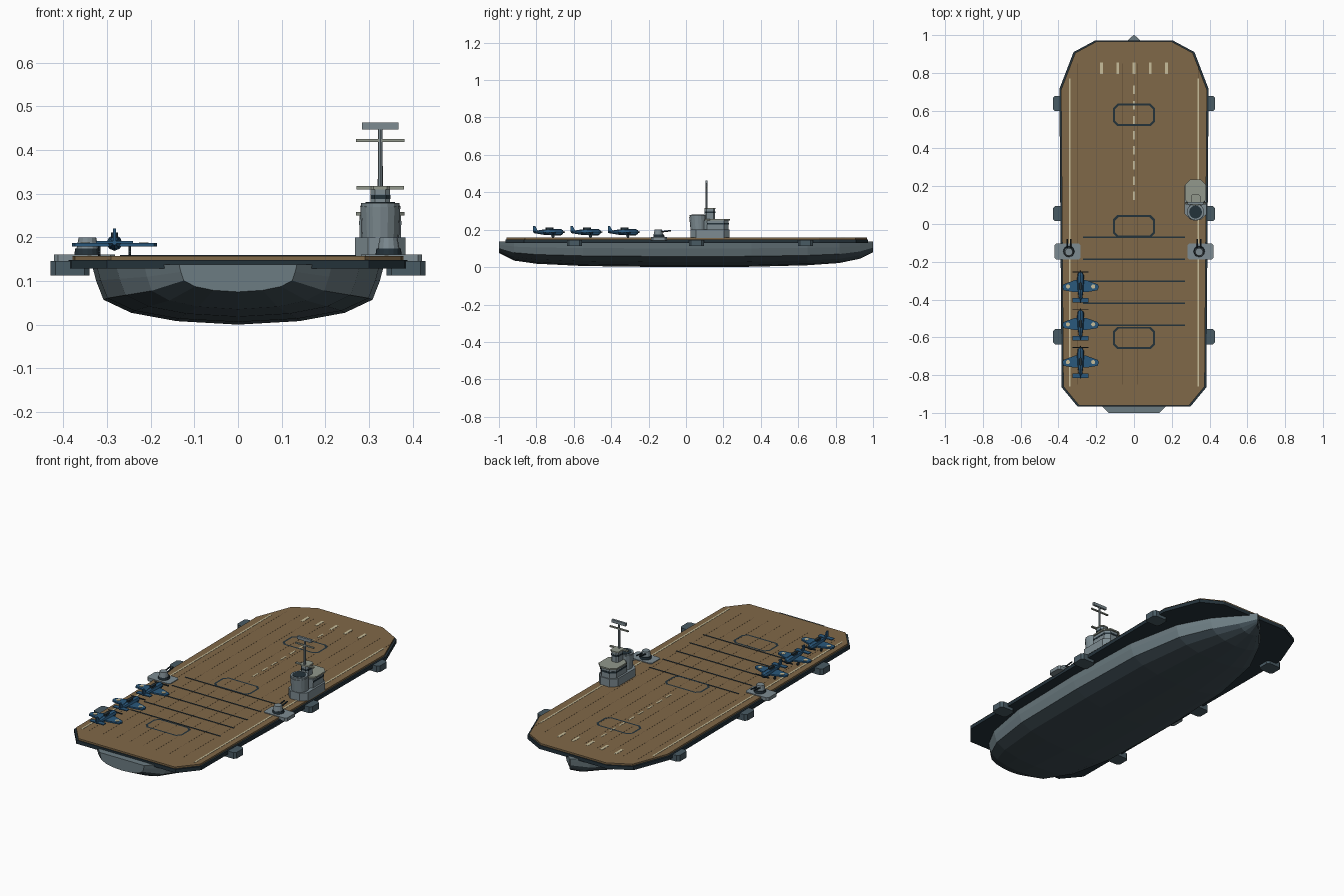
import bpy, bmesh, math
from mathutils import Vector

cube = bpy.data.objects.get("Cube")
if cube:
    bpy.data.objects.remove(cube)


def material(name, *rgb):
    lin = [((c / 255 + 0.055) / 1.055) ** 2.4 for c in rgb] + [1]
    m = bpy.data.materials.new(name)
    m.use_nodes = True
    m.diffuse_color = lin
    m.node_tree.nodes["Principled BSDF"].inputs["Base Color"].default_value = lin
    return m


WOOD = material("deck wood", 128, 104, 72)
DARK = material("dark steel", 36, 50, 58)
HULL = material("hull grey", 108, 124, 130)
LOWER = material("lower hull", 62, 76, 83)
SPONSON = material("sponson grey", 73, 91, 100)
LIGHT = material("tower grey", 125, 139, 145)
ROOF = material("roof grey", 146, 152, 140)
CREAM = material("cream paint", 200, 190, 155)
BLUE = material("aircraft blue", 42, 88, 124)
SEAM = material("plank seam", 88, 70, 48)


def add_mesh(name, verts, faces, *mats):
    me = bpy.data.meshes.new(name)
    me.from_pydata(verts, [], faces)
    bm = bmesh.new()
    bm.from_mesh(me)
    bmesh.ops.recalc_face_normals(bm, faces=bm.faces)
    bm.to_mesh(me)
    bm.free()
    for m in mats:
        me.materials.append(m)
    ob = bpy.data.objects.new(name, me)
    bpy.context.collection.objects.link(ob)
    return ob


def loft(name, rings, *mats):
    """Skin a list of equal closed rings and cap both ends."""
    n = len(rings[0])
    verts = [v for r in rings for v in r]
    faces = [(k * n + i, k * n + (i + 1) % n, k * n + n + (i + 1) % n, k * n + n + i)
             for k in range(len(rings) - 1) for i in range(n)]
    faces += [tuple(range(n)), tuple(range(len(verts) - n, len(verts)))]
    return add_mesh(name, verts, faces, *mats)


def prism(name, outline, z0, z1, mat):
    return loft(name, [[(x, y, z) for x, y in outline] for z in (z0, z1)], mat)


def chamfered(x, y, w, d, c):
    """Rectangle outline with cut corners; w and d are full sizes."""
    a, b = w / 2, d / 2
    return [(x + px, y + py) for px, py in
            ((a - c, -b), (a, c - b), (a, b - c), (a - c, b),
             (c - a, b), (-a, b - c), (-a, c - b), (c - a, -b))]


def box(name, x, y, w, d, z0, z1, mat):
    a, b = w / 2, d / 2
    return prism(name, [(x - a, y - b), (x + a, y - b), (x + a, y + b), (x - a, y + b)], z0, z1, mat)


def tube(name, start, end, r0, r1, mat, sides=12):
    """Tapered cylinder between two points."""
    start, end = Vector(start), Vector(end)
    turn = (end - start).to_track_quat("Z", "Y")
    rings = [[c + turn @ Vector((r * math.cos(t), r * math.sin(t), 0))
              for t in (math.tau * i / sides for i in range(sides))]
             for c, r in ((start, r0), (end, r1))]
    return loft(name, rings, mat)


# Hull: stations of (y, half width, keel height) with one shared section
TOP = 0.138
section = [(1, TOP), (0.97, 0.1), (0.92, 0.057), (0.73, 0.027), (0.42, 0.008)]
stations = [(-1, 0.135, 0.075), (-0.92, 0.215, 0.035), (-0.8, 0.28, 0.018), (-0.55, 0.325, 0.006),
            (-0.1, 0.335, 0), (0.35, 0.32, 0.002), (0.65, 0.26, 0.01), (0.82, 0.17, 0.022),
            (0.93, 0.075, 0.045), (1, 0.003, 0.08)]
rings = []
for y, w, keel in stations:
    half = [(w * f, TOP - (TOP - z) * (TOP - keel) / TOP) for f, z in section]
    ring = half + [(0, keel)] + [(-x, z) for x, z in reversed(half)]
    rings.append([(x, y, z) for x, z in ring])
hull = loft("hull", rings, HULL, LOWER)
for f in hull.data.polygons:
    i = f.index % len(rings[0])
    if f.index < len(rings[0]) * (len(rings) - 1) and 2 <= i <= 7:
        f.material_index = 1


# Flight deck: steel slab with planking on top
def deck_outline(inset):
    half = [(0.3, -0.965), (0.383, -0.865), (0.395, 0.715), (0.32, 0.91), (0.205, 0.972)]
    half = [(x - inset, y - math.copysign(inset / 2, y)) for x, y in half]
    return half + [(-x, y) for x, y in reversed(half)]


prism("deck_slab", deck_outline(0), 0.128, 0.148, DARK)
prism("deck_planking", deck_outline(0.009), 0.148, 0.157, WOOD)
Z = 0.1565


def marking(name, x, y, w, d, mat, top=0.1582):
    box(name, x, y, w, d, Z, top, mat)


# Deck markings
for i in range(-4, 5):
    marking("plank_seam", i * 0.08 + 0.02, 0, 0.0012, 1.7, SEAM, 0.1574)
for s in (-1, 1):
    marking("side_line", s * 0.34, -0.045, 0.009, 1.63, CREAM)
for i in range(8):
    marking("centre_dash", 0, 0.15 + i * 0.08, 0.009, 0.045, CREAM)
for i in range(-2, 3):
    marking("bow_mark", i * 0.086, 0.825, 0.015, 0.06, CREAM)
for i in range(5):
    marking("arrestor_wire", 0, -0.07 - i * 0.1165, 0.54, 0.006, DARK, 0.159)

# Elevator outlines
for y in (0.578, -0.012, -0.603):
    outer = chamfered(0, y, 0.22, 0.118, 0.022)
    inner = chamfered(0, y, 0.2, 0.098, 0.018)
    n = len(outer)
    verts = [(px, py, 0.1585) for px, py in outer + inner]
    faces = [(i, (i + 1) % n, n + (i + 1) % n, n + i) for i in range(n)]
    add_mesh("elevator_outline", verts, faces, DARK)

# Sponsons and gun mounts on both sides
for s in (-1, 1):
    for y in (-0.597, 0.055, 0.638):
        prism("sponson", chamfered(s * 0.385, y, 0.09, 0.08, 0.012), 0.112, 0.146, SPONSON)
    gx, gy = s * 0.345, -0.145
    prism("gun_platform", chamfered(s * 0.352, gy, 0.14, 0.085, 0.01), 0.142, 0.161, LIGHT)
    tube("gun_ring", (gx, gy, 0.16), (gx, gy, 0.174), 0.03, 0.028, DARK, 16)
    tube("gun_turret", (gx, gy - 0.003, 0.174), (gx, gy - 0.003, 0.2), 0.025, 0.02, LIGHT, 12)
    for o in (-0.009, 0.009):
        tube("gun_barrel", (gx + o, gy, 0.187), (gx + o, gy + 0.065, 0.195), 0.004, 0.004, DARK, 8)

# Island: base, house, funnel and bridge
IX = 0.326
prism("island_base", chamfered(IX, 0.128, 0.116, 0.21, 0.03), 0.155, 0.2, LIGHT)
prism("island_house", chamfered(IX, 0.158, 0.096, 0.14, 0.025), 0.2, 0.25, LIGHT)
prism("house_windows", chamfered(IX, 0.16, 0.098, 0.141, 0.025), 0.228, 0.237, DARK)
prism("house_roof", chamfered(IX, 0.168, 0.112, 0.134, 0.028), 0.25, 0.258, ROOF)
tube("funnel", (IX, 0.068, 0.195), (IX, 0.063, 0.272), 0.043, 0.046, LIGHT, 16)
tube("funnel_rim", (IX, 0.063, 0.27), (IX, 0.063, 0.279), 0.044, 0.044, LIGHT, 16)
tube("funnel_mouth", (IX, 0.063, 0.277), (IX, 0.063, 0.2805), 0.034, 0.034, DARK, 16)
prism("bridge", chamfered(IX, 0.128, 0.044, 0.056, 0.01), 0.255, 0.312, LIGHT)
prism("bridge_windows", chamfered(IX, 0.128, 0.046, 0.058, 0.01), 0.288, 0.297, DARK)
prism("bridge_roof", chamfered(IX, 0.128, 0.05, 0.06, 0.01), 0.31, 0.317, ROOF)
box("lower_yard", IX, 0.11, 0.108, 0.012, 0.31, 0.317, ROOF)

# Mast with yard and radar
tube("mast", (IX, 0.11, 0.31), (IX, 0.11, 0.45), 0.006, 0.005, LIGHT, 8)
box("upper_yard", IX, 0.11, 0.112, 0.008, 0.418, 0.425, ROOF)
box("radar", IX, 0.11, 0.084, 0.012, 0.447, 0.463, LIGHT)


# Parked aircraft, nose toward the bow
def aircraft(x, y):
    body = [(-0.085, 0.005), (-0.03, 0.014), (0.03, 0.018), (0.062, 0.017), (0.074, 0.01)]
    rings = [[(x + r * math.cos(t), y + dy, 0.187 + r * math.sin(t))
              for t in (math.tau * i / 8 for i in range(8))] for dy, r in body]
    loft("aircraft_fuselage", rings, BLUE)
    wing = [(0, 0.034), (0.03, 0.034), (0.09, 0.012), (0.097, 0), (0.09, -0.02), (0.03, -0.03), (0, -0.03)]
    for s in (-1, 1):
        prism("aircraft_wing", [(x + s * px, y + py) for px, py in wing], 0.179, 0.187, BLUE)
        tube("wing_roundel", (x + s * 0.067, y, 0.186), (x + s * 0.067, y, 0.1885), 0.011, 0.011, CREAM)
        tube("landing_strut", (x + s * 0.035, y + 0.02, 0.165), (x + s * 0.035, y + 0.02, 0.182),
             0.003, 0.003, DARK, 6)
        tube("landing_wheel", (x + s * 0.035 - 0.003, y + 0.02, 0.165),
             (x + s * 0.035 + 0.003, y + 0.02, 0.165), 0.008, 0.008, DARK, 10)
    box("aircraft_tailplane", x, y - 0.073, 0.084, 0.024, 0.186, 0.191, BLUE)
    fin = [(-0.087, 0.187), (-0.058, 0.187), (-0.075, 0.22), (-0.087, 0.22)]
    loft("aircraft_fin", [[(x + o, y + py, z) for py, z in fin] for o in (-0.003, 0.003)], BLUE)
    prism("aircraft_canopy", chamfered(x, y + 0.002, 0.016, 0.042, 0.005), 0.195, 0.211, DARK)
    box("propeller_blade", x, y + 0.077, 0.084, 0.004, 0.184, 0.19, DARK)
    tube("propeller_hub", (x, y + 0.072, 0.187), (x, y + 0.084, 0.187), 0.006, 0.002, DARK, 8)


for i in range(3):
    aircraft(-0.283, -0.331 - i * 0.2)
